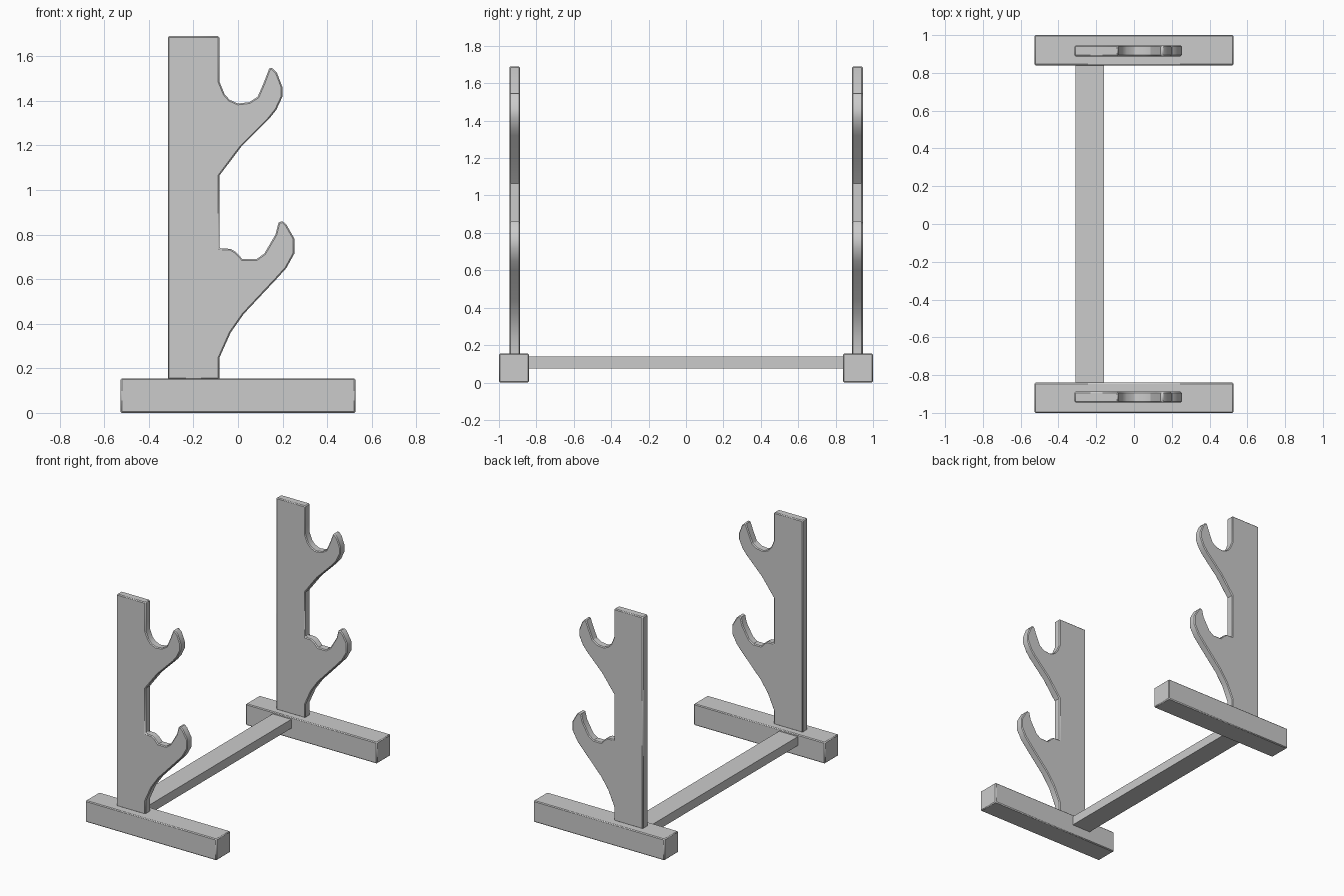
import bpy, bmesh, math
from mathutils import Vector

if "Cube" in bpy.data.objects:
    bpy.data.objects.remove(bpy.data.objects["Cube"])

# Side profile (x, z) of an upright with its two hooks, clockwise from top left
PROFILE = [
    (-0.315, 0.15), (-0.315, 1.69), (-0.083, 1.69),
    # upper cradle and hook
    (-0.083, 1.485), (-0.06, 1.43), (-0.038, 1.405), (0.0, 1.388), (0.05, 1.394),
    (0.088, 1.418), (0.115, 1.48), (0.14, 1.545), (0.152, 1.55), (0.175, 1.525),
    (0.199, 1.463), (0.199, 1.418), (0.172, 1.36), (0.14, 1.32), (0.015, 1.195),
    (-0.083, 1.065),
    # lower cradle and hook
    (-0.083, 0.738), (-0.033, 0.736), (-0.01, 0.722), (0.02, 0.69), (0.083, 0.69),
    (0.118, 0.715), (0.168, 0.80), (0.182, 0.855), (0.2, 0.86), (0.217, 0.845),
    (0.253, 0.782), (0.253, 0.715), (0.217, 0.65), (0.172, 0.60), (0.025, 0.443),
    (-0.033, 0.36), (-0.083, 0.248), (-0.083, 0.15),
]


def extrude_profile(name, points, y0, y1, bevel=0.0, mirror=False):
    """Extrude an (x, z) outline along y, with optional edge bevel and y mirror."""
    bm = bmesh.new()
    face = bm.faces.new([bm.verts.new((x, y0, z)) for x, z in points])
    ext = bmesh.ops.extrude_face_region(bm, geom=[face])
    verts = [g for g in ext["geom"] if isinstance(g, bmesh.types.BMVert)]
    bmesh.ops.translate(bm, verts=verts, vec=Vector((0, y1 - y0, 0)))
    bmesh.ops.recalc_face_normals(bm, faces=bm.faces)
    mesh = bpy.data.meshes.new(name)
    bm.to_mesh(mesh)
    bm.free()
    obj = bpy.data.objects.new(name, mesh)
    bpy.context.collection.objects.link(obj)
    bpy.ops.object.select_all(action='DESELECT')
    obj.select_set(True)
    bpy.context.view_layer.objects.active = obj
    bpy.ops.object.shade_smooth_by_angle(angle=math.radians(30))
    if bevel:
        mod = obj.modifiers.new("edge_bevel", 'BEVEL')
        mod.width = bevel
        mod.segments = 1
        mod.limit_method = 'ANGLE'
        mod.angle_limit = math.radians(70)
    if mirror:
        mod = obj.modifiers.new("other_end", 'MIRROR')
        mod.use_axis = (False, True, False)
    return obj


def rect(x0, x1, z0, z1):
    return [(x0, z0), (x0, z1), (x1, z1), (x1, z0)]


# Feet, one at each end
extrude_profile("foot", rect(-0.527, 0.527, 0.0, 0.155), -1.0, -0.84, 0.006, True)

# Hooked uprights standing on the feet
extrude_profile("hooked_upright", PROFILE, -0.945, -0.888, 0.006, True)

# Crossbar joining the two feet
extrude_profile("crossbar", rect(-0.31, -0.16, 0.075, 0.14), -0.845, 0.845)
